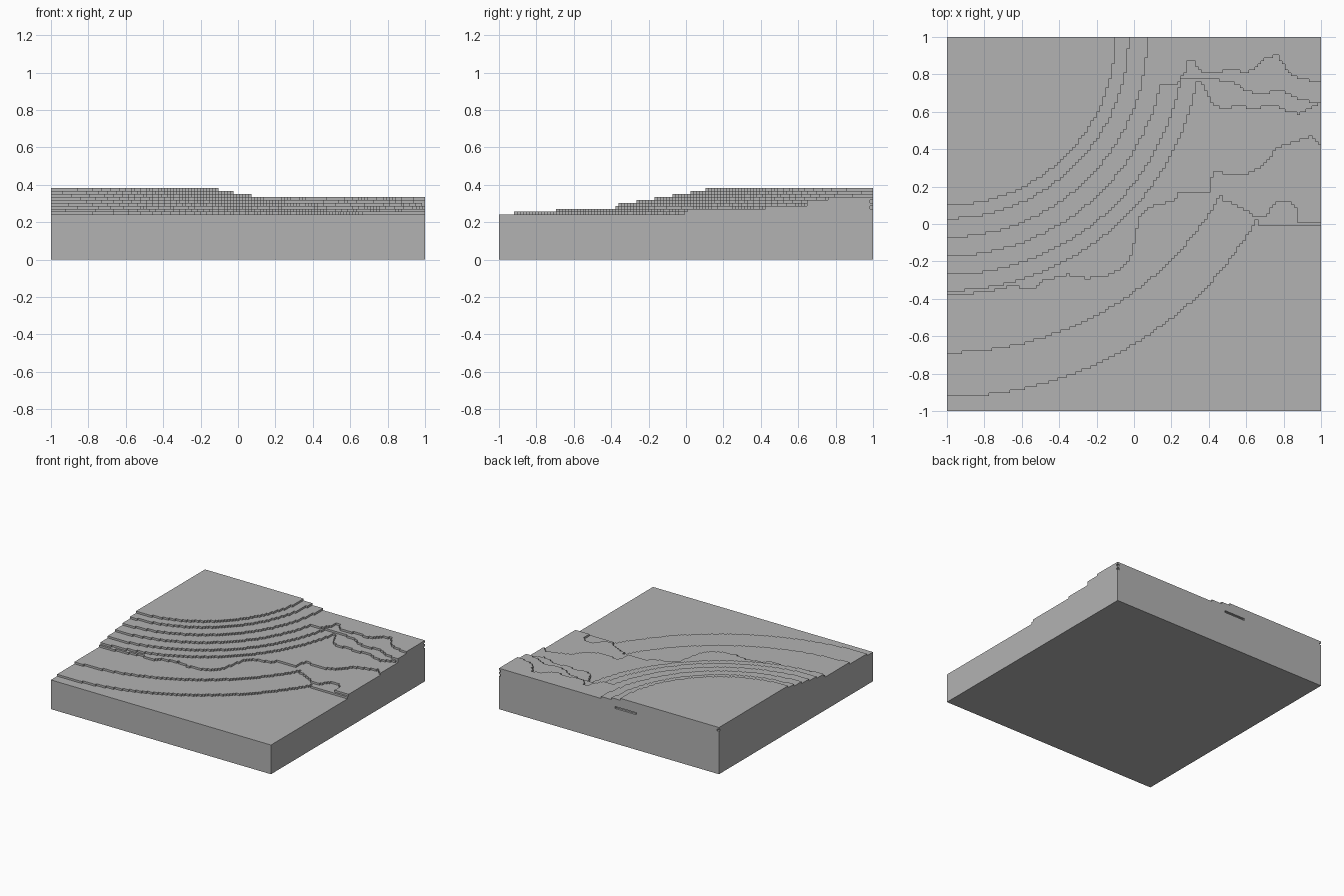
import bpy
import bmesh
import math

cube = bpy.data.objects.get("Cube")
if cube:
    bpy.data.objects.remove(cube, do_unlink=True)

N = 125                # cells along each side
CELL = 2 / N           # cell size, also the terrace height
BASE = 0.24            # thickness of the solid base
LEVELS = 9

# Round hill: terrace radii around the back right corner, lowest first
RADII = [1.925, 1.69, 1.375, 1.355, 1.27, 1.17, 1.07, 0.97, 0.9]

# Rugged ground: front edge of each terrace as (x, y) points
RIDGES = {
    1: [(0.66, 0.0), (1, -0.01)],
    2: [(0.47, 0.13), (0.55, 0.1), (0.65, 0.04), (0.7, 0.03), (0.76, 0.12),
        (0.83, 0.12), (0.87, 0.09), (0.875, 0), (1, 0)],
    3: [(-0.65, -0.32), (-0.6, -0.35), (-0.53, -0.35), (-0.48, -0.3),
        (-0.35, -0.27), (-0.25, -0.29), (-0.15, -0.28), (-0.07, -0.24),
        (-0.02, -0.18), (0, -0.1), (0.03, 0.03), (0.08, 0.09), (0.2, 0.12),
        (0.25, 0.17), (0.41, 0.17), (0.42, 0.29), (0.5, 0.26), (0.6, 0.26),
        (0.7, 0.32), (0.77, 0.41), (0.87, 0.44), (0.95, 0.47), (1, 0.42)],
    4: [(0.32, 0.77), (0.37, 0.75), (0.41, 0.65), (0.47, 0.61), (0.57, 0.64),
        (0.62, 0.61), (0.75, 0.64), (0.8, 0.61), (0.88, 0.59), (1, 0.65)],
    5: [(0.22, 0.78), (0.45, 0.77), (0.55, 0.75), (0.6, 0.71), (0.7, 0.69),
        (0.77, 0.72), (0.85, 0.68), (0.95, 0.65), (1, 0.65)],
    6: [(0.14, 0.75), (0.23, 0.75), (0.28, 0.82), (0.29, 0.88), (0.32, 0.87),
        (0.37, 0.8), (0.45, 0.8), (0.5, 0.83), (0.6, 0.81), (0.65, 0.83),
        (0.7, 0.89), (0.77, 0.9), (0.8, 0.85), (0.85, 0.79), (1, 0.75)],
}


def ridge_y(points, x):
    """Height of a polyline over x, or None outside it."""
    for (xa, ya), (xb, yb) in zip(points, points[1:]):
        if xa <= x <= xb:
            return ya + (yb - ya) * (x - xa) / (xb - xa)
    return None


def terrace(i, j):
    """Number of terraces stacked on a cell."""
    x, y = (i + 0.5) * CELL - 1, (j + 0.5) * CELL - 1
    reach = math.hypot(x + 1, y - 1)
    level = sum(reach < r for r in RADII)
    for n, points in RIDGES.items():
        edge = ridge_y(points, x)
        if edge is not None and y > edge:
            level = max(level, n)
    return level


heights = [[terrace(i, j) for j in range(N)] for i in range(N)]

# Small hollows in the back wall: a slit and corner nicks
last = N - 1
hollows = {(i, last, 4) for i in range(47, 59)}
hollows |= {(last, last, 3), (last, last, 5), (0, last, 8)}


def solid(i, j, k):
    if not (0 <= i < N and 0 <= j < N and 0 <= k <= LEVELS):
        return False
    return k <= heights[i][j] and (i, j, k) not in hollows


# Terrain shell: one quad wherever solid meets air
bm = bmesh.new()
corners = {}


def corner(i, j, k):
    if (i, j, k) not in corners:
        z = BASE + (k - 1) * CELL if k else 0
        corners[i, j, k] = bm.verts.new((i * CELL - 1, j * CELL - 1, z))
    return corners[i, j, k]


for i in range(N):
    for j in range(N):
        for k in range(heights[i][j] + 1):
            if not solid(i, j, k):
                continue
            cell = (i, j, k)
            for axis in range(3):
                for side in (0, 1):
                    near = list(cell)
                    near[axis] += 2 * side - 1
                    if solid(*near):
                        continue
                    u, v = (axis + 1) % 3, (axis + 2) % 3
                    loop = []
                    for du, dv in ((0, 0), (1, 0), (1, 1), (0, 1)):
                        p = list(cell)
                        p[axis] += side
                        p[u] += du
                        p[v] += dv
                        loop.append(corner(*p))
                    bm.faces.new(loop if side else loop[::-1])

mesh = bpy.data.meshes.new("terraced_terrain")
bm.to_mesh(mesh)
bm.free()
terrain = bpy.data.objects.new("terraced_terrain", mesh)
bpy.context.collection.objects.link(terrain)

# Plain grey
grey = bpy.data.materials.new("stone_grey")
grey.use_nodes = True
colour = (0.45, 0.45, 0.45, 1)
grey.diffuse_color = colour
grey.node_tree.nodes["Principled BSDF"].inputs["Base Color"].default_value = colour
mesh.materials.append(grey)
